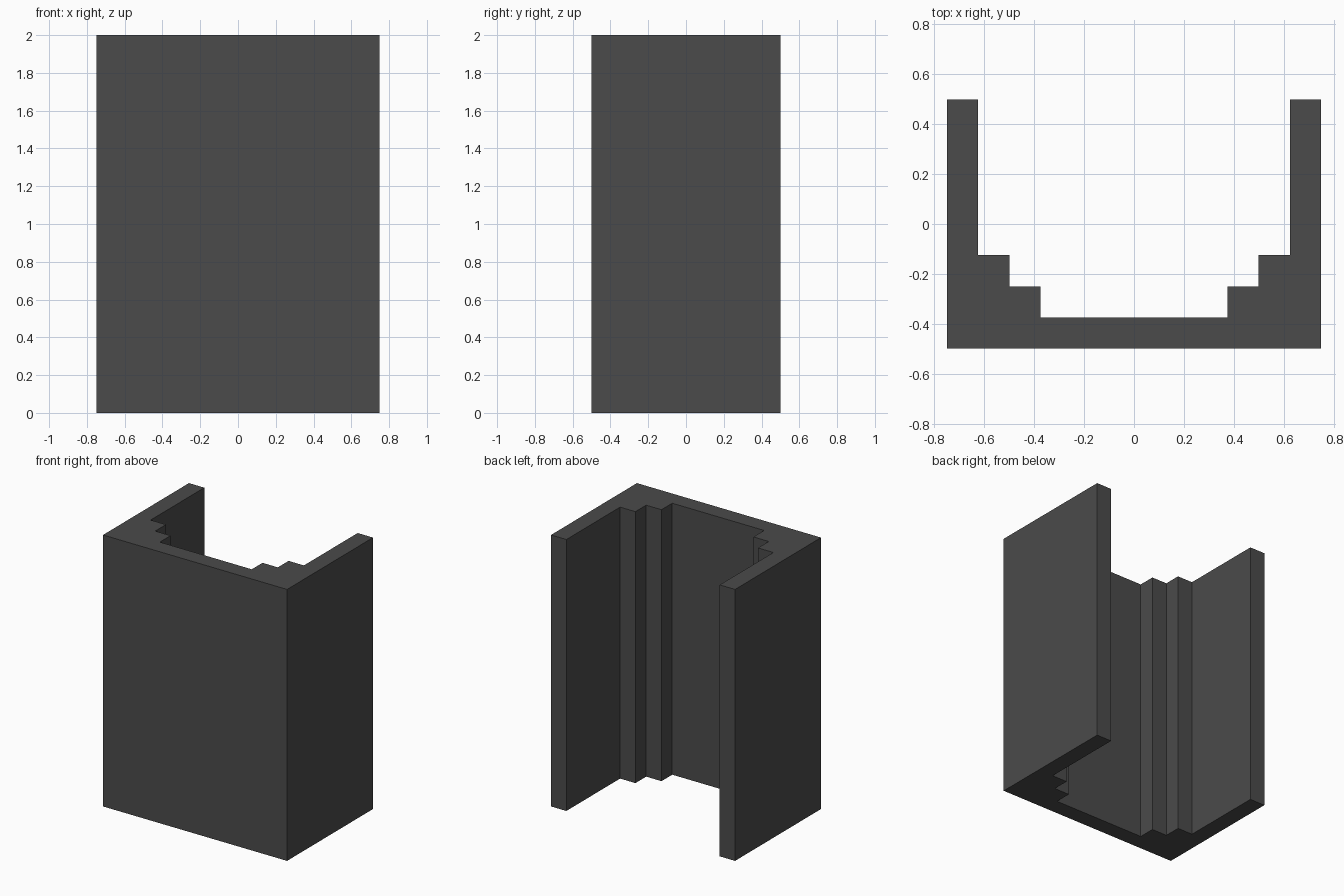
import bpy, bmesh

if "Cube" in bpy.data.objects:
    bpy.data.objects.remove(bpy.data.objects["Cube"])

HEIGHT = 2.0
STEP = 0.125

# Dark grey, used for the whole model
grey = bpy.data.materials.new("dark grey")
grey.diffuse_color = (0.07, 0.07, 0.07, 1.0)
grey.use_nodes = True
grey.node_tree.nodes["Principled BSDF"].inputs["Base Color"].default_value = grey.diffuse_color

# Right half of the plan: back wall, two corner steps, side wall
half = [(0.375, -0.375), (0.375, -0.25), (0.5, -0.25), (0.5, -0.125),
        (0.625, -0.125), (0.625, 0.5), (0.75, 0.5), (0.75, -0.5)]
# Mirror to close the outline
outline = half + [(-x, y) for x, y in reversed(half)]

# Extrude the outline into the stepped U-shaped channel
bm = bmesh.new()
base = bm.faces.new([bm.verts.new((x, y, 0)) for x, y in outline])
result = bmesh.ops.extrude_face_region(bm, geom=[base], use_keep_orig=True)
top = [v for v in result["geom"] if isinstance(v, bmesh.types.BMVert)]
bmesh.ops.translate(bm, verts=top, vec=(0, 0, HEIGHT))
bmesh.ops.recalc_face_normals(bm, faces=bm.faces)

mesh = bpy.data.meshes.new("stepped_channel")
bm.to_mesh(mesh)
bm.free()
mesh.materials.append(grey)
channel = bpy.data.objects.new("stepped_channel", mesh)
bpy.context.collection.objects.link(channel)
